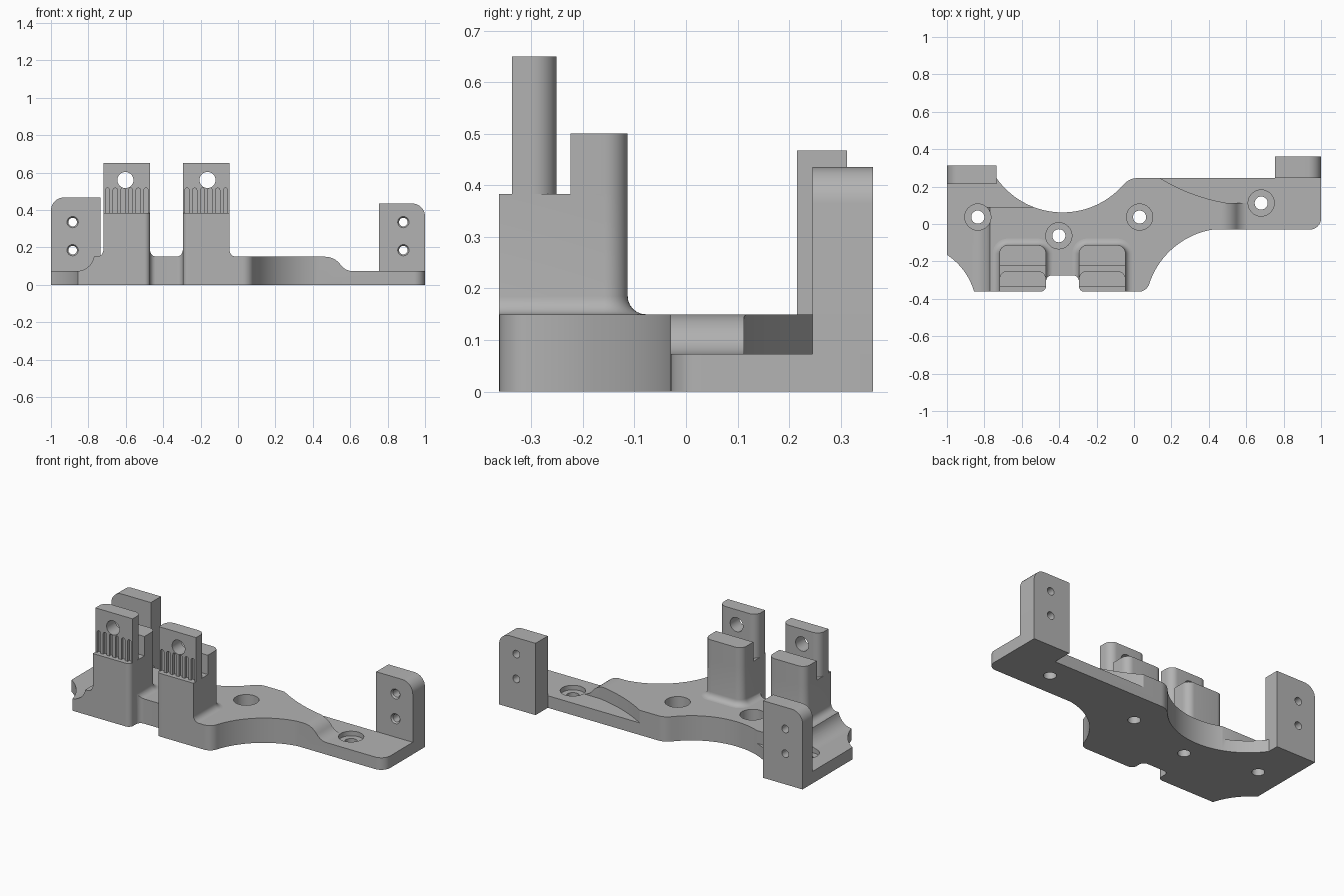
import bpy, bmesh, math
from mathutils import Vector

if "Cube" in bpy.data.objects:
    bpy.data.objects.remove(bpy.data.objects["Cube"])

grey = bpy.data.materials.new("plain_grey")
grey.use_nodes = True
grey.diffuse_color = (0.45, 0.45, 0.45, 1)
grey.node_tree.nodes["Principled BSDF"].inputs["Base Color"].default_value = grey.diffuse_color
parts, cutters = [], []


def arc3(p, q, r, n=28):
    """Points on the circular arc from p through q to r."""
    (ax, ay), (bx, by), (cx, cy) = p, q, r
    d = 2 * (ax * (by - cy) + bx * (cy - ay) + cx * (ay - by))
    a2, b2, c2 = ax * ax + ay * ay, bx * bx + by * by, cx * cx + cy * cy
    ox = (a2 * (by - cy) + b2 * (cy - ay) + c2 * (ay - by)) / d
    oy = (a2 * (cx - bx) + b2 * (ax - cx) + c2 * (bx - ax)) / d
    rad = math.hypot(ax - ox, ay - oy)
    start = math.atan2(ay - oy, ax - ox)
    turn = (math.atan2(cy - oy, cx - ox) - start + math.pi) % (2 * math.pi) - math.pi
    return [(ox + rad * math.cos(start + turn * i / n),
             oy + rad * math.sin(start + turn * i / n)) for i in range(n + 1)]


def rounded(corners, n=8):
    """Outline whose corners (x, y, cut) with a cut length become round."""
    out = []
    for i, c in enumerate(corners):
        if len(c) == 2:
            out.append(c)
            continue
        p = Vector(c[:2])
        u = (Vector(corners[i - 1][:2]) - p).normalized()
        v = (Vector(corners[(i + 1) % len(corners)][:2]) - p).normalized()
        w = math.sin(u.angle(v) / 2)
        for k in range(n + 1):
            t = k / n
            a, b, e = (1 - t) ** 2, 2 * w * t * (1 - t), t * t
            q = (a * (p + u * c[2]) + b * p + e * (p + v * c[2])) / (a + b + e)
            out.append((q.x, q.y))
    return out


def circle(x, y, r, n=32):
    return [(x + r * math.cos(math.tau * i / n), y + r * math.sin(math.tau * i / n)) for i in range(n)]


def rect(x0, x1, y0, y1):
    return [(x0, y0), (x1, y0), (x1, y1), (x0, y1)]


def loft(name, rings, axis="z", cutter=False):
    """Solid through equal-length outlines placed along an axis."""
    bm = bmesh.new()
    loops = [[bm.verts.new((x, y, t) if axis == "z" else (x, t, y)) for x, y in pts]
             for pts, t in rings]
    n = len(loops[0])
    for a, b in zip(loops, loops[1:]):
        for i in range(n):
            bm.faces.new((a[i], a[(i + 1) % n], b[(i + 1) % n], b[i]))
    bm.faces.new(loops[0])
    bm.faces.new(loops[-1])
    bmesh.ops.recalc_face_normals(bm, faces=bm.faces)
    mesh = bpy.data.meshes.new(name)
    bm.to_mesh(mesh)
    bm.free()
    mesh.materials.append(grey)
    obj = bpy.data.objects.new(name, mesh)
    bpy.context.collection.objects.link(obj)
    obj.hide_render = cutter
    (cutters if cutter else parts).append(obj)
    return obj


def prism(name, pts, lo, hi, axis="z", cutter=False):
    return loft(name, [(pts, lo), (pts, hi)], axis, cutter)


def cut(obj, *tools):
    bpy.context.view_layer.objects.active = obj
    for tool in tools:
        mod = obj.modifiers.new("cut", "BOOLEAN")
        mod.operation, mod.solver, mod.object = "DIFFERENCE", "EXACT", tool
        bpy.ops.object.modifier_apply(modifier=mod.name)


FRONT, BACK, TOP, LOW = -0.362, 0.245, 0.15, 0.073

# Base plate outline
outline = [(-1, 0.312), (-0.735, 0.312)]
outline += arc3((-0.735, BACK), (-0.39, 0.062), (-0.055, 0.212))
outline += rounded([(-0.055, 0.212), (-0.02, BACK, 0.035), (0.755, BACK)])[1:-1]
outline += [(0.755, BACK), (0.755, 0.362), (1, 0.362)]
outline += rounded([(1, 0.2), (1, -0.03, 0.06), (0.5, -0.03)])[1:-1]
outline += arc3((0.42, -0.03), (0.21, -0.128), (0.085, -0.31))
outline += rounded([(0.085, -0.31), (0.07, FRONT, 0.045), (-0.2, FRONT)])[1:-1]
outline += arc3((-0.855, FRONT), (-0.91, -0.25), (-1, -0.165), 16)
plate = prism("base_plate", outline, 0, TOP)

# Notch between the two clamp blocks
notch = prism("notch_cutter", rounded([
    (-0.51, -0.5), (-0.51, FRONT), (-0.47, FRONT, 0.03), (-0.47, -0.275, 0.03),
    (-0.295, -0.275, 0.03), (-0.295, FRONT, 0.03), (-0.255, FRONT), (-0.255, -0.5)]),
    -0.1, 0.7, cutter=True)

# Lowered ends of the plate
right_step = prism("right_step_cutter", rounded([
    (0.44, TOP), (0.515, TOP, 0.05), (0.575, LOW, 0.04), (1.1, LOW), (1.1, 0.3), (0.44, 0.3)]),
    -0.5, 0.5, "y", True)
left_step = prism("left_step_cutter", [(-1.1, LOW)] + arc3(
    (-0.86, LOW), (-0.80, 0.097), (-0.77, TOP), 10) + [(-0.77, 0.3), (-1.1, 0.3)],
    -0.5, 0.5, "y", True)
back_ledge = prism("back_ledge_cutter", rect(-1.1, -0.42, 0.092, 0.5), LOW, 0.3, cutter=True)
pocket = prism("pocket_cutter", arc3((0.14, BACK), (0.29, 0.17), (0.5, 0.112)) + [
    (0.65, 0.112), (0.65, 0.3), (0.14, 0.3)], LOW, 0.3, cutter=True)
cut(plate, notch, right_step, left_step, back_ledge, pocket)

# Screw holes with counterbores
bores = []
for x, y, floor in ((-0.835, 0.037, 0.045), (-0.402, -0.063, 0.07),
                    (0.03, 0.037, 0.07), (0.68, 0.112, 0.045)):
    bores.append(prism("bore_cutter", circle(x, y, 0.07), floor, 0.2, cutter=True))
    cut(plate, bores[-1], prism("hole_cutter", circle(x, y, 0.035), -0.1, 0.2, cutter=True))


def block_ring(x0, x1, d):
    return rounded([(x0 - d, FRONT), (x1 + d, FRONT),
                    (x1 + d, -0.113 + d, 0.045 + d), (x0 - d, -0.113 + d, 0.045 + d)])


# Clamp blocks, each with a back post and a ribbed front post
for side, mid in (("right", -0.595), ("left", -0.17)):
    x0, x1 = mid - 0.125, mid + 0.125
    rings = [(block_ring(x0, x1, 0.035), 0.08)]
    for k in range(7):
        a = k / 6 * math.pi / 2
        rings.append((block_ring(x0, x1, 0.035 * (1 - math.sin(a))),
                      TOP + 0.035 * (1 - math.cos(a))))
    rings.append((block_ring(x0, x1, 0), 0.383))
    block = loft(side + "_clamp_block", rings)
    cut(block, notch, bores[1])

    prism(side + "_back_post", rounded([
        (x0, -0.224), (x1, -0.224), (x1, -0.113, 0.045), (x0, -0.113, 0.045)]), 0.383, 0.5)
    post = prism(side + "_front_post", rounded([
        (x0, -0.337), (x1, -0.337), (x1, -0.251, 0.045), (x0, -0.251, 0.045)]), 0.383, 0.65)
    cut(post, prism("pin_hole_cutter", circle(mid - 0.007 if mid < -0.4 else mid + 0.007, 0.56, 0.043),
                    -0.5, -0.1, "y", True))
    for k in range(6):
        c = mid + (k - 2.5) * 0.041
        cut(post, prism("groove_cutter", rounded([
            (c - 0.011, 0.36), (c + 0.011, 0.36), (c + 0.011, 0.517, 0.01), (c - 0.011, 0.517, 0.01)], 4),
            -0.4, -0.321, "y", True))

# Upright mounting tabs at both ends
for name, inner, outer, y0, y1, top in (("right_end_tab", -0.735, -1, 0.215, 0.312, 0.467),
                                        ("left_end_tab", 0.755, 1, BACK, 0.362, 0.435)):
    tab = prism(name, rounded([(inner, 0), (outer, 0), (outer, top, 0.07), (inner, top)]), y0, y1, "y")
    hx = math.copysign(0.884, outer)
    for hz in (0.185, 0.335):
        cut(tab, prism("tab_hole_cutter", circle(hx, hz, 0.023, 24), 0.1, 0.5, "y", True),
            loft("countersink_cutter", [(circle(hx, hz, 0.032, 24), y0 - 0.002),
                                        (circle(hx, hz, 0.022, 24), y0 + 0.01)], "y", True))

# Remove cutters and finish shading
for obj in cutters:
    bpy.data.objects.remove(obj)
bpy.ops.object.select_all(action="DESELECT")
for obj in parts:
    obj.select_set(True)
bpy.context.view_layer.objects.active = plate
bpy.ops.object.shade_smooth_by_angle(angle=math.radians(30))
